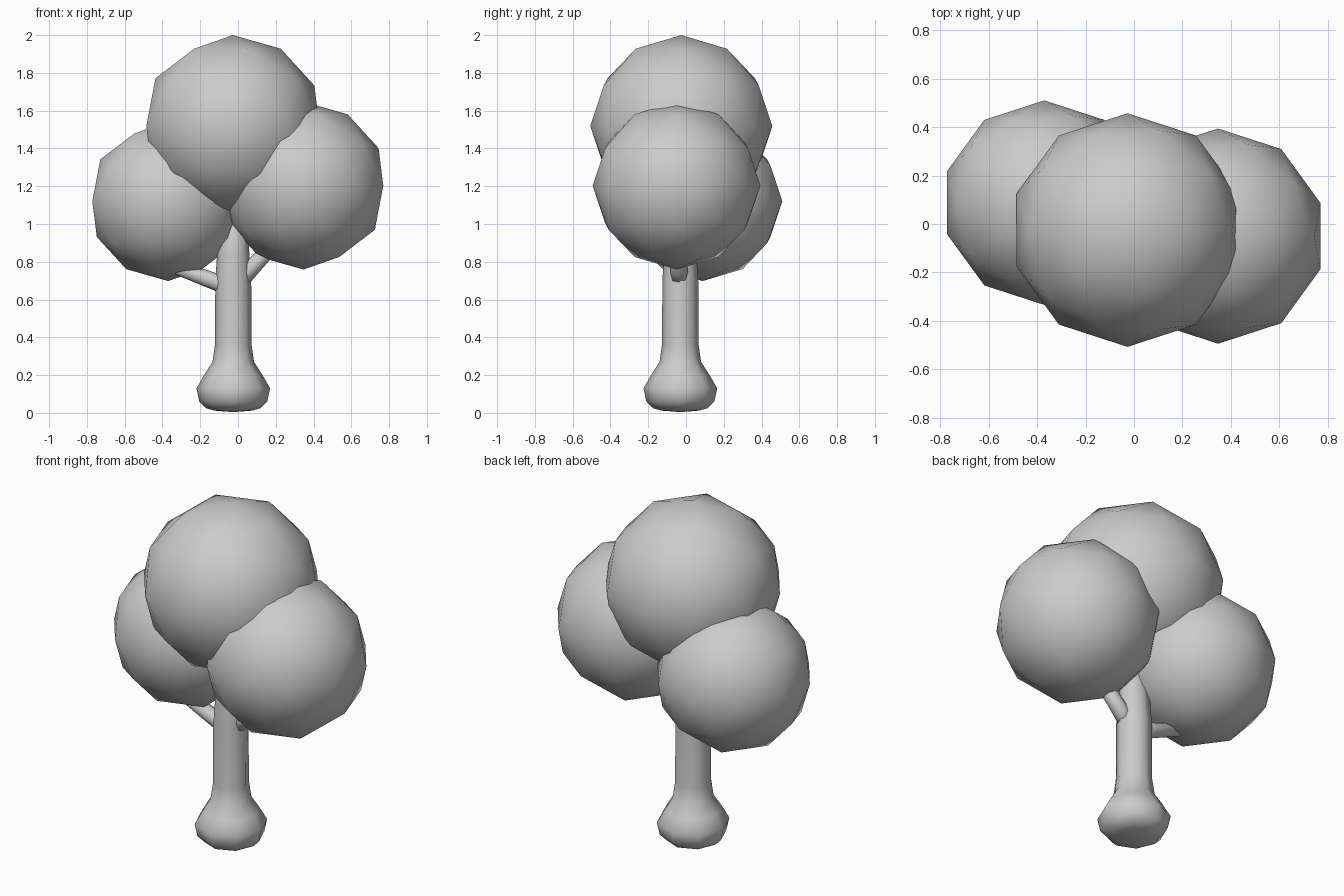
import bpy, bmesh
from mathutils import Vector

cube = bpy.data.objects.get("Cube")
if cube:
    bpy.data.objects.remove(cube, do_unlink=True)

# One plain grey for the whole tree
grey = bpy.data.materials.new("plain_grey")
grey.use_nodes = True
GREY = (0.6, 0.6, 0.6, 1)
grey.diffuse_color = GREY
grey.node_tree.nodes["Principled BSDF"].inputs["Base Color"].default_value = GREY


def finish(name, bm):
    bmesh.ops.recalc_face_normals(bm, faces=bm.faces)
    for f in bm.faces:
        f.smooth = True
    mesh = bpy.data.meshes.new(name)
    bm.to_mesh(mesh)
    bm.free()
    mesh.materials.append(grey)
    obj = bpy.data.objects.new(name, mesh)
    bpy.context.collection.objects.link(obj)
    return obj


def leaf_ball(name, centre, radius):
    bm = bmesh.new()
    bmesh.ops.create_icosphere(bm, subdivisions=2, radius=radius)
    finish(name, bm).location = centre


def tapered_limb(name, start, end, profile, sides=8):
    """Sweep (distance, radius) rings from start towards end, closed to a point at both ends."""
    start, end = Vector(start), Vector(end)
    turn = (end - start).to_track_quat('Z', 'Y').to_matrix().to_4x4()
    turn.translation = start
    bm = bmesh.new()
    rings = []
    for dist, radius in profile:
        ring = bmesh.ops.create_circle(bm, segments=sides, radius=radius)["verts"]
        bmesh.ops.translate(bm, verts=ring, vec=(0, 0, dist))
        rings.append(ring)
    for low, high in zip(rings, rings[1:]):
        for i in range(sides):
            j = (i + 1) % sides
            bm.faces.new((low[i], low[j], high[j], high[i]))
    for ring, dist in ((rings[0], profile[0][0] - 0.008), (rings[-1], profile[-1][0] + 0.01)):
        tip = bm.verts.new((0, 0, dist))
        for i in range(sides):
            bm.faces.new((ring[i], ring[(i + 1) % sides], tip))
    bm.transform(turn)
    finish(name, bm)


# Foliage
leaf_ball("top_foliage", (-0.027, -0.025, 1.518), 0.482)
leaf_ball("right_foliage", (-0.37, 0.088, 1.12), 0.422)
leaf_ball("left_foliage", (0.347, -0.05, 1.203), 0.444)

# Trunk with a bulbous foot
tapered_limb("trunk", (-0.025, -0.03, 0), (-0.025, -0.03, 1),
             [(0.012, 0.10), (0.025, 0.145), (0.06, 0.18), (0.13, 0.195),
              (0.20, 0.155), (0.27, 0.11), (0.36, 0.097), (0.70, 0.095),
              (0.85, 0.085), (1.15, 0.06)])

# Branches reaching into the side foliage
tapered_limb("right_branch", (-0.04, -0.025, 0.665), (-0.38, 0.0, 0.79),
             [(0.0, 0.055), (0.08, 0.045), (0.34, 0.036)])
tapered_limb("left_branch", (0.0, -0.035, 0.69), (0.22, -0.04, 0.925),
             [(0.0, 0.05), (0.1, 0.045), (0.3, 0.038)])
